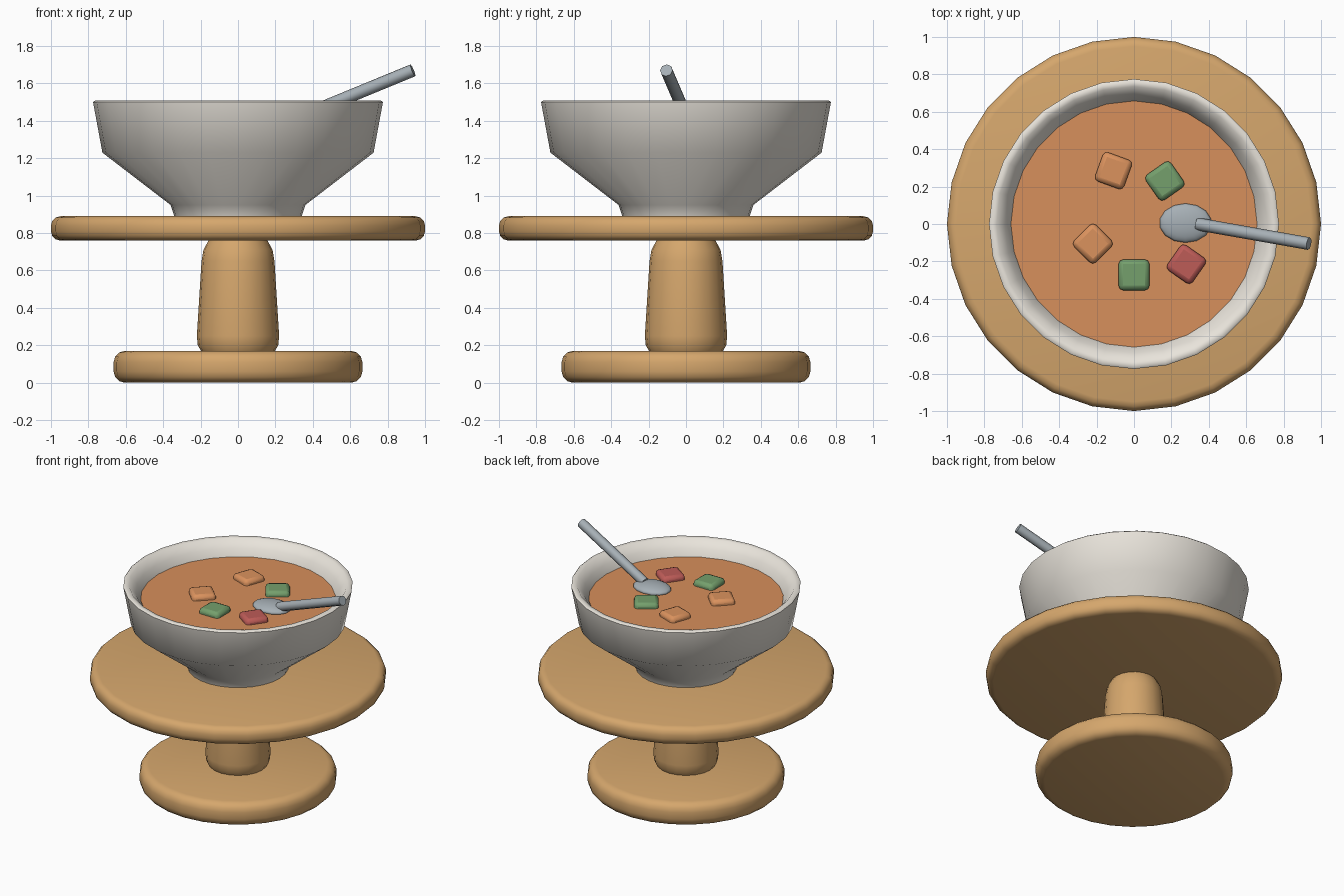
import bpy, bmesh, math
from mathutils import Vector

if "Cube" in bpy.data.objects:
    bpy.data.objects.remove(bpy.data.objects["Cube"])


def material(name, rgb):
    m = bpy.data.materials.new(name)
    m.diffuse_color = tuple((c / 255) ** 2.2 for c in rgb) + (1,)
    m.use_nodes = True
    m.node_tree.nodes["Principled BSDF"].inputs["Base Color"].default_value = m.diffuse_color
    return m


wood = material("wood", (212, 165, 108))
cream = material("cream", (232, 227, 218))
broth = material("broth", (214, 142, 92))
carrot = material("carrot", (218, 145, 94))
herb = material("herb", (116, 158, 108))
tomato = material("tomato", (188, 92, 88))
steel = material("steel", (165, 174, 180))


def finish(ob, mat, angle=40):
    ob.data.materials.append(mat)
    bpy.ops.object.select_all(action='DESELECT')
    ob.select_set(True)
    bpy.context.view_layer.objects.active = ob
    bpy.ops.object.shade_smooth_by_angle(angle=math.radians(angle))
    return ob


def lathe(name, profile, sides, mat, angle=40):
    """Closed solid of revolution; profile runs from axis to axis as (r, z)."""
    bm = bmesh.new()
    rings = []
    for r, z in profile:
        if r == 0:
            rings.append([bm.verts.new((0, 0, z))] * sides)
        else:
            rings.append([bm.verts.new((r * math.cos(math.tau * i / sides),
                                        r * math.sin(math.tau * i / sides), z))
                          for i in range(sides)])
    for a, b in zip(rings, rings[1:]):
        for i in range(sides):
            j = (i + 1) % sides
            bm.faces.new(list(dict.fromkeys((a[i], a[j], b[j], b[i]))))
    bmesh.ops.recalc_face_normals(bm, faces=bm.faces)
    me = bpy.data.meshes.new(name)
    bm.to_mesh(me)
    bm.free()
    ob = bpy.data.objects.new(name, me)
    bpy.context.collection.objects.link(ob)
    return finish(ob, mat, angle)


def rounded_disc(name, r, z0, z1, bevel, sides):
    arc = [(r - bevel + bevel * math.sin(t), bevel * math.cos(t))
           for t in (math.pi / 2 * k / 3 for k in range(4))]
    low = [(x, z0 + bevel - c) for x, c in arc]
    high = [(x, z1 - bevel + c) for x, c in reversed(arc)]
    return lathe(name, [(0, z0)] + low + high + [(0, z1)], sides, wood)


# Wooden stand
rounded_disc("stand_base", 0.665, 0.0, 0.17, 0.06, 28)
lathe("stand_stem", [(0, 0.165), (0.195, 0.165), (0.215, 0.2), (0.22, 0.25),
                     (0.195, 0.65), (0.185, 0.71), (0.155, 0.765), (0, 0.765)],
      20, wood)
rounded_disc("stand_top", 1.0, 0.76, 0.89, 0.05, 28)

# Bowl with foot, flared wall and hollow inside
lathe("bowl", [(0, 0.89), (0.34, 0.89), (0.36, 0.95), (0.725, 1.23), (0.775, 1.5),
               (0.765, 1.508), (0.735, 1.505), (0.69, 1.45), (0.655, 1.39),
               (0.62, 1.25), (0.32, 1.0), (0, 0.98)], 28, cream, 60)

# Soup filling
lathe("soup", [(0, 1.35), (0.64, 1.35), (0.658, 1.40), (0, 1.40)], 28, broth)

# Floating chunks: x, y, turn, material
chunks = [(-0.11, 0.285, -20, carrot), (0.165, 0.23, 35, herb),
          (-0.22, -0.105, 45, carrot), (0.0, -0.272, 0, herb),
          (0.28, -0.215, -35, tomato)]
for k, (x, y, turn, mat) in enumerate(chunks):
    bpy.ops.mesh.primitive_cube_add(size=1, location=(x, y, 1.388),
                                    rotation=(0, 0, math.radians(turn)))
    ob = bpy.context.object
    ob.name = f"chunk_{k + 1}"
    ob.scale = (0.165, 0.165, 0.1)
    bpy.ops.object.transform_apply(location=False, rotation=False, scale=True)
    bev = ob.modifiers.new("round", 'BEVEL')
    bev.width = 0.025
    bev.segments = 2
    finish(ob, mat)

# Spoon head and handle
bpy.ops.mesh.primitive_uv_sphere_add(segments=14, ring_count=8, location=(0.275, 0.005, 1.407))
head = bpy.context.object
head.name = "spoon_head"
head.scale = (0.14, 0.105, 0.037)
finish(head, steel, 60)

start, end = Vector((0.34, 0.0, 1.425)), Vector((0.935, -0.105, 1.67))
axis = end - start
bpy.ops.mesh.primitive_cylinder_add(vertices=8, radius=0.034, depth=axis.length,
                                    location=(start + end) / 2,
                                    rotation=axis.to_track_quat('Z', 'Y').to_euler())
handle = bpy.context.object
handle.name = "spoon_handle"
finish(handle, steel, 50)
